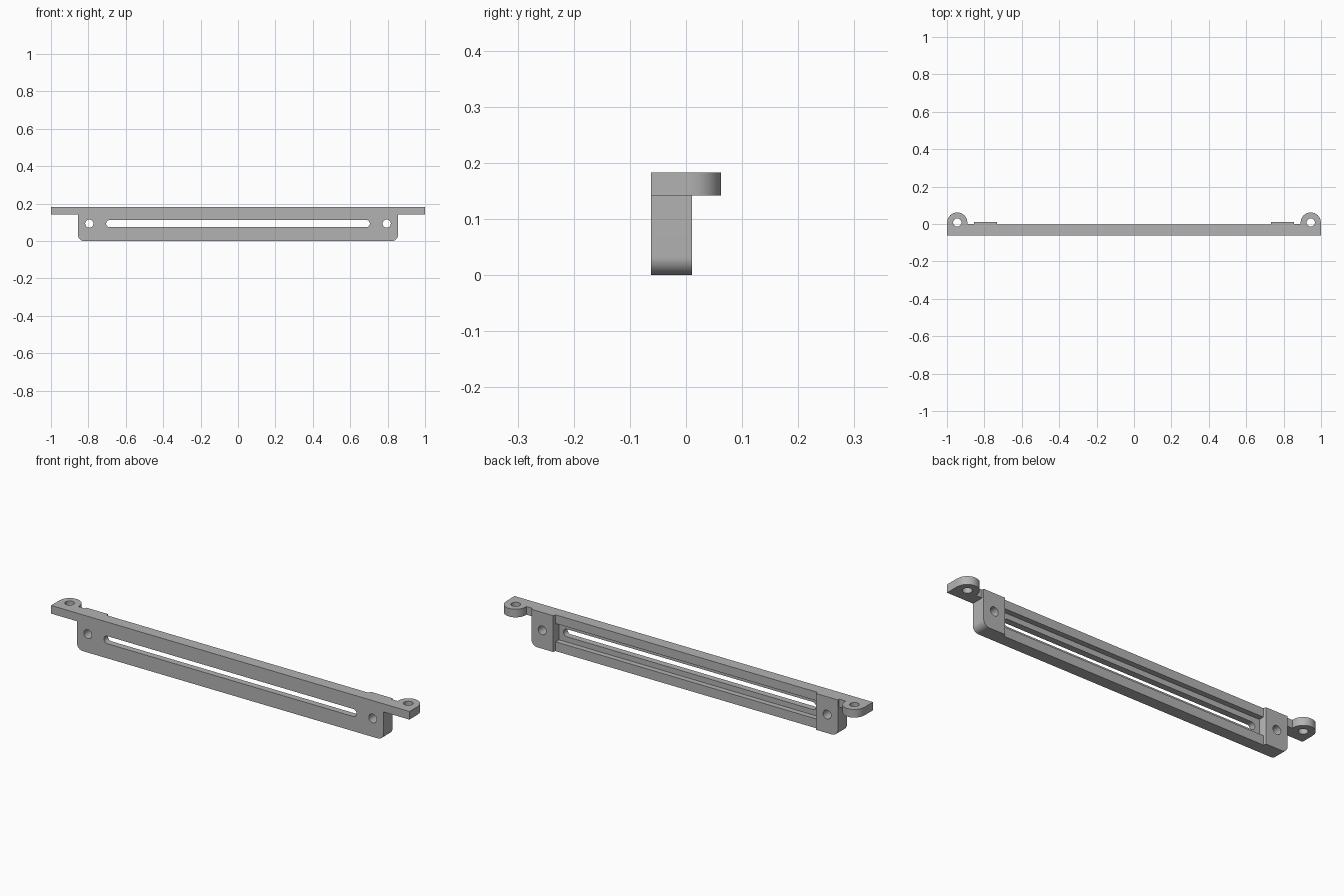
import bpy
import math
from mathutils import Vector

start_cube = bpy.data.objects.get("Cube")
if start_cube:
    bpy.data.objects.remove(start_cube, do_unlink=True)

GREY = (0.45, 0.45, 0.45, 1.0)
mat = bpy.data.materials.new("plain grey")
mat.use_nodes = True
mat.diffuse_color = GREY
mat.node_tree.nodes["Principled BSDF"].inputs["Base Color"].default_value = GREY

FRONT, BACK, TOP = -0.062, 0.011, 0.183
BODY_X, TAB_Z, HOLE_Z = 0.855, 0.142, 0.093
HOLE_R, LUG_X, LUG_Y, LUG_R = 0.022, 0.945, 0.008, 0.054


def arc(cx, cy, r, a0, a1, steps=16):
    """Points along an arc, angles in degrees."""
    angles = [math.radians(a0 + (a1 - a0) * i / steps) for i in range(steps + 1)]
    return [(cx + r * math.cos(a), cy + r * math.sin(a)) for a in angles]


def prism(name, outline, low, high, axis):
    """Extrude an outline: XZ outline along y, or XY outline along z."""
    def place(p, d):
        return (p[0], d, p[1]) if axis == "y" else (p[0], p[1], d)
    n = len(outline)
    verts = [place(p, d) for d in (low, high) for p in outline]
    faces = [tuple(range(n)), tuple(range(n, 2 * n))]
    faces += [(i, (i + 1) % n, (i + 1) % n + n, i + n) for i in range(n)]
    mesh = bpy.data.meshes.new(name)
    mesh.from_pydata(verts, [], faces)
    mesh.materials.append(mat)
    obj = bpy.data.objects.new(name, mesh)
    bpy.context.collection.objects.link(obj)
    bpy.context.view_layer.objects.active = obj
    bpy.ops.object.select_all(action="DESELECT")
    obj.select_set(True)
    bpy.ops.object.mode_set(mode="EDIT")
    bpy.ops.mesh.select_all(action="SELECT")
    bpy.ops.mesh.normals_make_consistent(inside=False)
    bpy.ops.object.mode_set(mode="OBJECT")
    return obj


def circle(cx, cy, r):
    return arc(cx, cy, r, 0, 360, 32)[:-1]


def rect(x, low, high):
    return [(-x, low), (x, low), (x, high), (-x, high)]


def combine(target, tool, operation):
    mod = target.modifiers.new("combine", "BOOLEAN")
    mod.operation, mod.object, mod.solver = operation, tool, "EXACT"
    bpy.context.view_layer.objects.active = target
    bpy.ops.object.modifier_apply(modifier=mod.name)
    bpy.data.objects.remove(tool, do_unlink=True)


# Main bar with rounded lower corners
r = 0.032
bar = prism("mounting_bar",
            [(-BODY_X, TOP)] + arc(-BODY_X + r, r, r, 180, 270)
            + arc(BODY_X - r, r, r, 270, 360) + [(BODY_X, TOP)],
            FRONT, BACK, "y")

# Thinner middle span, leaving a raised pad at each end
combine(bar, prism("span_cutter", [(-0.73, -0.003), (0.73, -0.003), (0.745, 0.05), (-0.745, 0.05)],
                   -0.1, 0.3, "z"), "DIFFERENCE")

# Long channel in the back and the slot through it
combine(bar, prism("channel_cutter", rect(0.73, 0.047, 0.139), -0.03, 0.05, "y"), "DIFFERENCE")
sr, sx = 0.019, 0.686
slot = arc(sx, HOLE_Z, sr, -90, 90) + arc(-sx, HOLE_Z, sr, 90, 270)
combine(bar, prism("slot_cutter", slot, -0.1, 0.1, "y"), "DIFFERENCE")

# End tabs with round lugs, and the screw holes
for side in (-1, 1):
    lug = ([(0.82, FRONT), (1.0, FRONT), (1.0, LUG_Y)]
           + arc(LUG_X, LUG_Y, LUG_R, 0, 180)
           + [(LUG_X - LUG_R, 0.0), (0.82, 0.0)])
    tab = prism("tab", [(side * x, y) for x, y in lug], TAB_Z, TOP, "z")
    combine(bar, tab, "UNION")
    combine(bar, prism("lug_hole", circle(side * LUG_X, LUG_Y, HOLE_R), 0.1, 0.3, "z"), "DIFFERENCE")
    combine(bar, prism("pad_hole", circle(side * 0.795, HOLE_Z, HOLE_R), -0.1, 0.1, "y"), "DIFFERENCE")

bpy.ops.object.select_all(action="DESELECT")
bar.select_set(True)
bpy.context.view_layer.objects.active = bar
bpy.ops.object.shade_smooth_by_angle(angle=math.radians(30))
